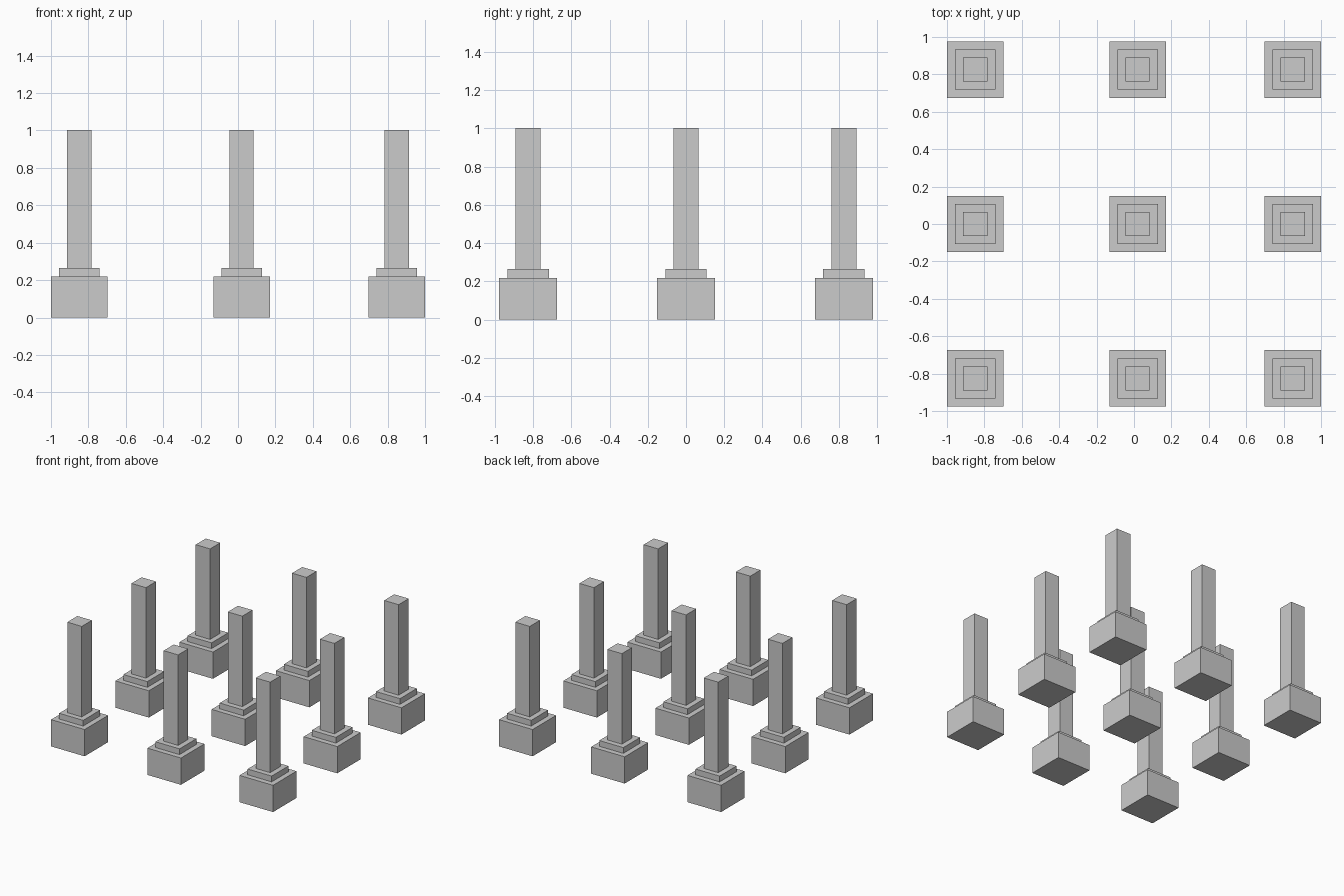
import bpy

if "Cube" in bpy.data.objects:
    bpy.data.objects.remove(bpy.data.objects["Cube"])

# Column grid centres
XS = (-0.849, 0.019, 0.849)
YS = (-0.826, 0.0, 0.826)

# Part name, square width, bottom z, top z
PARTS = (
    ("base_block", 0.302, 0.0, 0.218),
    ("plinth_step", 0.216, 0.218, 0.265),
    ("square_shaft", 0.130, 0.265, 1.002),
)


def box(name, x, y, width, z0, z1):
    bpy.ops.mesh.primitive_cube_add(size=1, location=(x, y, (z0 + z1) / 2))
    ob = bpy.context.object
    ob.name = name
    ob.scale = (width, width, z1 - z0)
    bpy.ops.object.transform_apply(location=False, rotation=False, scale=True)


# Nine stepped pillars
for row, y in enumerate(YS, 1):
    for col, x in enumerate(XS, 1):
        for part, width, z0, z1 in PARTS:
            box(f"{part}_{row}_{col}", x, y, width, z0, z1)
